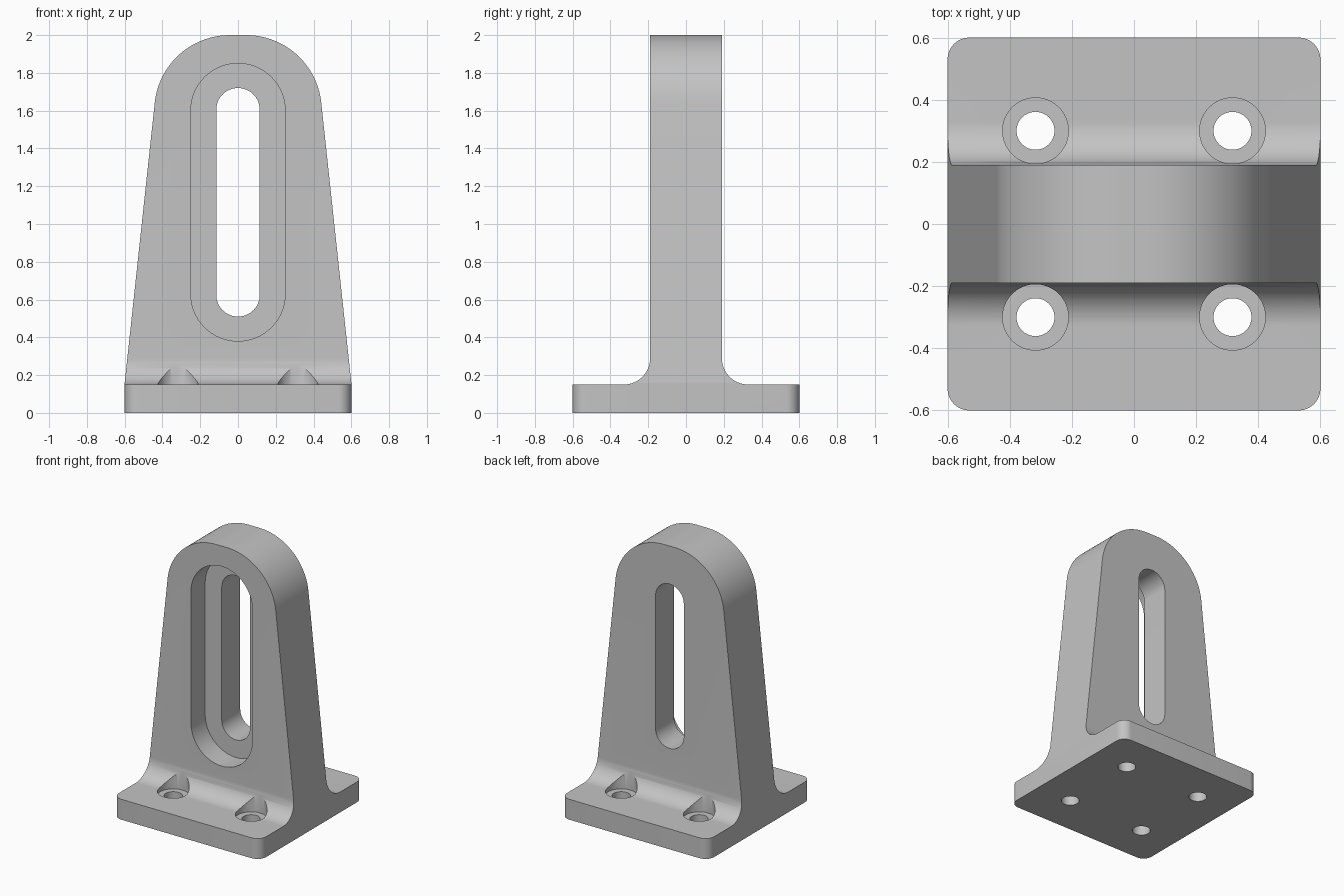
import bpy, bmesh
from math import sin, cos, pi, atan2
from mathutils import Vector

cube = bpy.data.objects.get("Cube")
if cube:
    bpy.data.objects.remove(cube, do_unlink=True)

grey = bpy.data.materials.new("machined grey")
grey.use_nodes = True
colour = (0.55, 0.55, 0.55, 1)
grey.diffuse_color = colour
grey.node_tree.nodes["Principled BSDF"].inputs["Base Color"].default_value = colour


def arc(cx, cy, r, a0, a1, n=24):
    """Points along an arc, angles in units of pi."""
    return [(cx + r * cos(pi * (a0 + (a1 - a0) * i / n)),
             cy + r * sin(pi * (a0 + (a1 - a0) * i / n))) for i in range(n + 1)]


def mirrored(half):
    """Close a half profile by mirroring it across the vertical axis."""
    return half + [(-u, v) for u, v in reversed(half)]


def prism(name, points, axis, start, end):
    """Extrude a 2D profile along an axis."""
    place = {"x": lambda u, v, w: (w, u, v),
             "y": lambda u, v, w: (u, w, v),
             "z": lambda u, v, w: (u, v, w)}[axis]
    bm = bmesh.new()
    face = bm.faces.new([bm.verts.new(place(u, v, start)) for u, v in points])
    new = bmesh.ops.extrude_face_region(bm, geom=[face])["geom"]
    bmesh.ops.translate(bm, vec=Vector(place(0, 0, end - start)),
                        verts=[g for g in new if isinstance(g, bmesh.types.BMVert)])
    bmesh.ops.recalc_face_normals(bm, faces=bm.faces)
    mesh = bpy.data.meshes.new(name)
    bm.to_mesh(mesh)
    bm.free()
    mesh.materials.append(grey)
    obj = bpy.data.objects.new(name, mesh)
    bpy.context.collection.objects.link(obj)
    return obj


def combine(target, tool, operation):
    """Apply a boolean and discard the tool."""
    tool.hide_render = True
    mod = target.modifiers.new(operation, "BOOLEAN")
    mod.operation, mod.object, mod.solver = operation, tool, "EXACT"
    bpy.context.view_layer.objects.active = target
    bpy.ops.object.modifier_apply(modifier=mod.name)
    bpy.data.objects.remove(tool, do_unlink=True)


# Side section: base plate, filleted into the upright wall
base_top, wall, fillet = 0.15, 0.19, 0.14
section = [(0.7, 0), (0.7, base_top)]
section += arc(wall + fillet, base_top + fillet, fillet, 1.5, 1.0)
section += [(wall, 2.1)]
bracket = prism("slotted_bracket", mirrored(section), "x", -0.8, 0.8)

# Front outline: tapered sides with a rounded top
taper, round_r, foot = 0.107, 0.4, 0.601
tilt = atan2(taper, 1) / pi
cx, cz = 0.043, 2 - round_r
outline = [(foot + taper * (base_top + 0.1), -0.1)]
outline += arc(cx, cz, round_r, tilt, 0.5, 40)
combine(bracket, prism("outline_tool", mirrored(outline), "y", -0.9, 0.9), "INTERSECT")

# Plan: square plate with rounded corners
half, corner = 0.6, 0.07
c = half - corner
plan = mirrored(arc(c, -c, corner, -0.5, 0, 12) + arc(c, c, corner, 0, 0.5, 12))
combine(bracket, prism("plan_tool", plan, "z", -0.3, 2.3), "INTERSECT")


def slot(name, r, low, high, y0, y1):
    points = arc(0, high, r, 0, 1, 32) + arc(0, low, r, 1, 2, 32)
    combine(bracket, prism(name, points, "y", y0, y1), "DIFFERENCE")


# Through slot, and the wider recess on the front face
slot("recess_tool", 0.25, 0.63, 1.6, -0.5, -0.025)
slot("slot_tool", 0.115, 0.625, 1.605, -0.5, 0.5)

# Four counterbored mounting holes
for x in (-0.317, 0.317):
    for y in (-0.3, 0.3):
        for r, bottom in ((0.106, 0.12), (0.061, -0.1)):
            ring = arc(x, y, r, 0, 2, 48)[:-1]
            combine(bracket, prism("hole_tool", ring, "z", bottom, 0.36), "DIFFERENCE")

bpy.ops.object.select_all(action="DESELECT")
bracket.select_set(True)
bpy.context.view_layer.objects.active = bracket
bpy.ops.object.shade_smooth_by_angle(angle=pi / 6)
